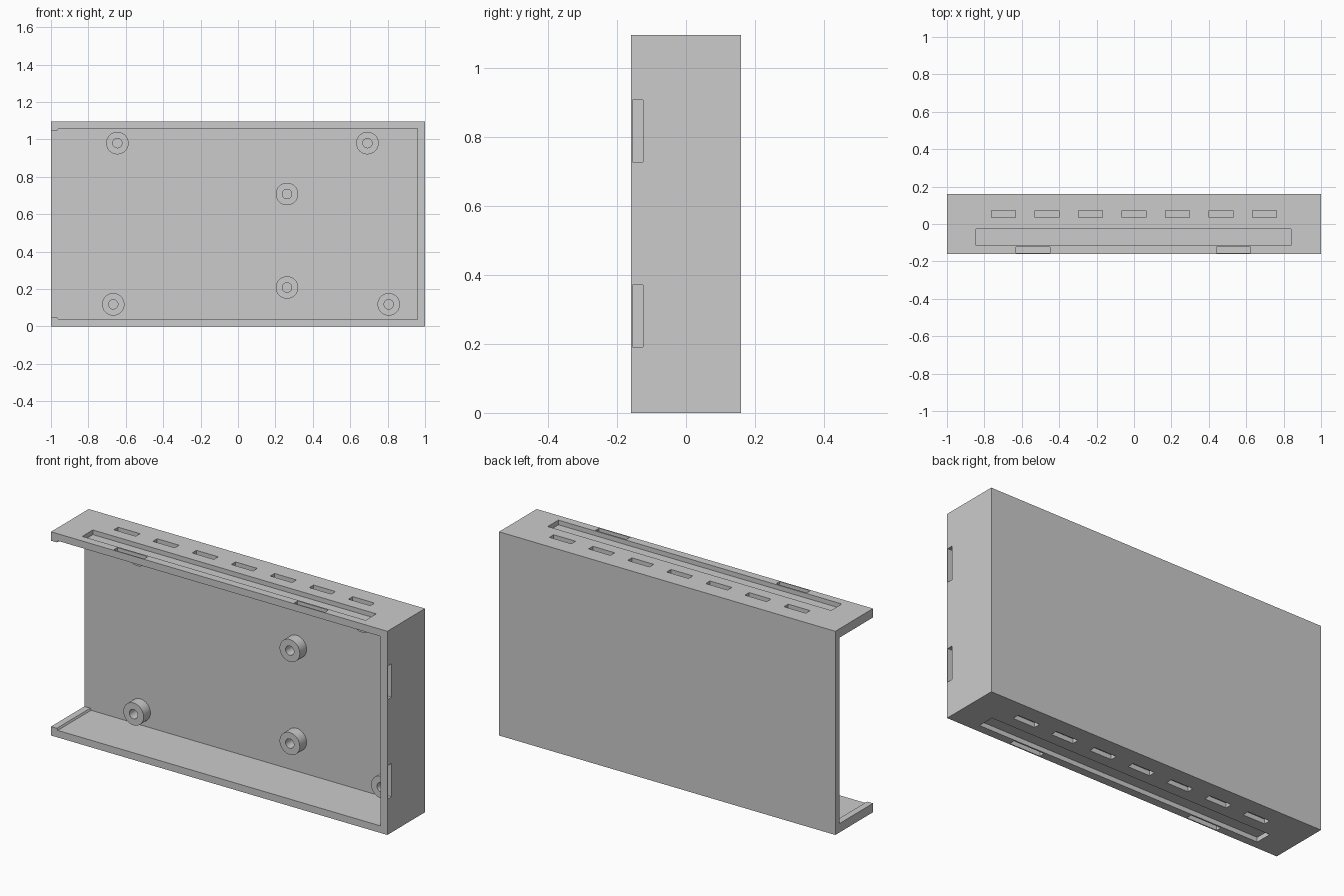
import bpy, bmesh, math
from mathutils import Matrix, Vector

if "Cube" in bpy.data.objects:
    bpy.data.objects.remove(bpy.data.objects["Cube"])

H, D, WALL = 1.095, 0.16, 0.038
PLATE_Y = 0.123          # inner face of the back plate
DEPTH = 0.025            # recess depth


def make_object(name, bm):
    bmesh.ops.recalc_face_normals(bm, faces=bm.faces)
    mesh = bpy.data.meshes.new(name)
    bm.to_mesh(mesh)
    bm.free()
    ob = bpy.data.objects.new(name, mesh)
    bpy.context.collection.objects.link(ob)
    return ob


def add_box(bm, x0, x1, y0, y1, z0, z1):
    m = Matrix.Translation(((x0 + x1) / 2, (y0 + y1) / 2, (z0 + z1) / 2))
    m = m @ Matrix.Diagonal((x1 - x0, y1 - y0, z1 - z0, 1))
    bmesh.ops.create_cube(bm, size=1, matrix=m)


def subtract(ob, cutter):
    mod = ob.modifiers.new("cut", 'BOOLEAN')
    mod.operation, mod.solver, mod.object = 'DIFFERENCE', 'EXACT', cutter
    cutter.hide_render = True
    bpy.context.view_layer.objects.active = ob
    bpy.ops.object.modifier_apply(modifier=mod.name)
    bpy.data.objects.remove(cutter)


# Solid block for the case
bm = bmesh.new()
add_box(bm, -1, 1, -D, D, 0, H)
case = make_object("case", bm)

# Cavity open to the front and left, stepped to leave retaining ribs
half = [(-1.1, 0.048), (-0.965, 0.048), (-0.96, WALL), (0.96, WALL)]
profile = half + [(x, H - z) for x, z in reversed(half)]
bm = bmesh.new()
face = bm.faces.new([bm.verts.new((x, -0.3, z)) for x, z in profile])
ext = bmesh.ops.extrude_face_region(bm, geom=[face])
bmesh.ops.translate(bm, vec=(0, PLATE_Y + 0.3, 0),
                    verts=[v for v in ext["geom"] if isinstance(v, bmesh.types.BMVert)])
subtract(case, make_object("cavity_cutter", bm))

# Blind recesses in top, bottom and right walls
bm = bmesh.new()
for z0, z1 in ((-0.05, DEPTH), (H - DEPTH, H + 0.05)):
    for i in range(-3, 4):
        c = i * 0.2325
        add_box(bm, c - 0.065, c + 0.065, 0.035, 0.071, z0, z1)
    add_box(bm, -0.845, 0.84, -0.116, -0.026, z0, z1)
    for c in (-0.54, 0.533):
        add_box(bm, c - 0.091, c + 0.091, -0.154, -0.124, z0, z1)
for c in (0.281, 0.817):
    add_box(bm, 1 - DEPTH, 1.05, -0.155, -0.124, c - 0.09, c + 0.09)
subtract(case, make_object("recess_cutter", bm))


# Hollow screw standoffs on the back plate
def standoff(name, x, z):
    r, hole, front = 0.06, 0.025, PLATE_Y - 0.058
    pts = [(0, PLATE_Y + 0.01), (r, PLATE_Y + 0.01), (r, front),
           (hole, front), (hole, PLATE_Y - 0.001), (0, PLATE_Y - 0.001)]
    bm = bmesh.new()
    vs = [bm.verts.new((px, py, 0)) for px, py in pts]
    edges = [bm.edges.new(p) for p in zip(vs, vs[1:])]
    bmesh.ops.spin(bm, geom=vs + edges, cent=(0, 0, 0), axis=(0, 1, 0),
                   angle=2 * math.pi, steps=48)
    bmesh.ops.remove_doubles(bm, verts=bm.verts, dist=1e-5)
    bmesh.ops.translate(bm, vec=Vector((x, 0, z)), verts=bm.verts)
    ob = make_object(name, bm)
    bpy.ops.object.select_all(action='DESELECT')
    ob.select_set(True)
    bpy.context.view_layer.objects.active = ob
    bpy.ops.object.shade_smooth_by_angle(angle=math.radians(30))


for n, (x, z) in enumerate([(-0.645, 0.98), (0.692, 0.98), (0.262, 0.708),
                            (0.262, 0.208), (-0.667, 0.118), (0.806, 0.118)], 1):
    standoff(f"standoff_{n}", x, z)
